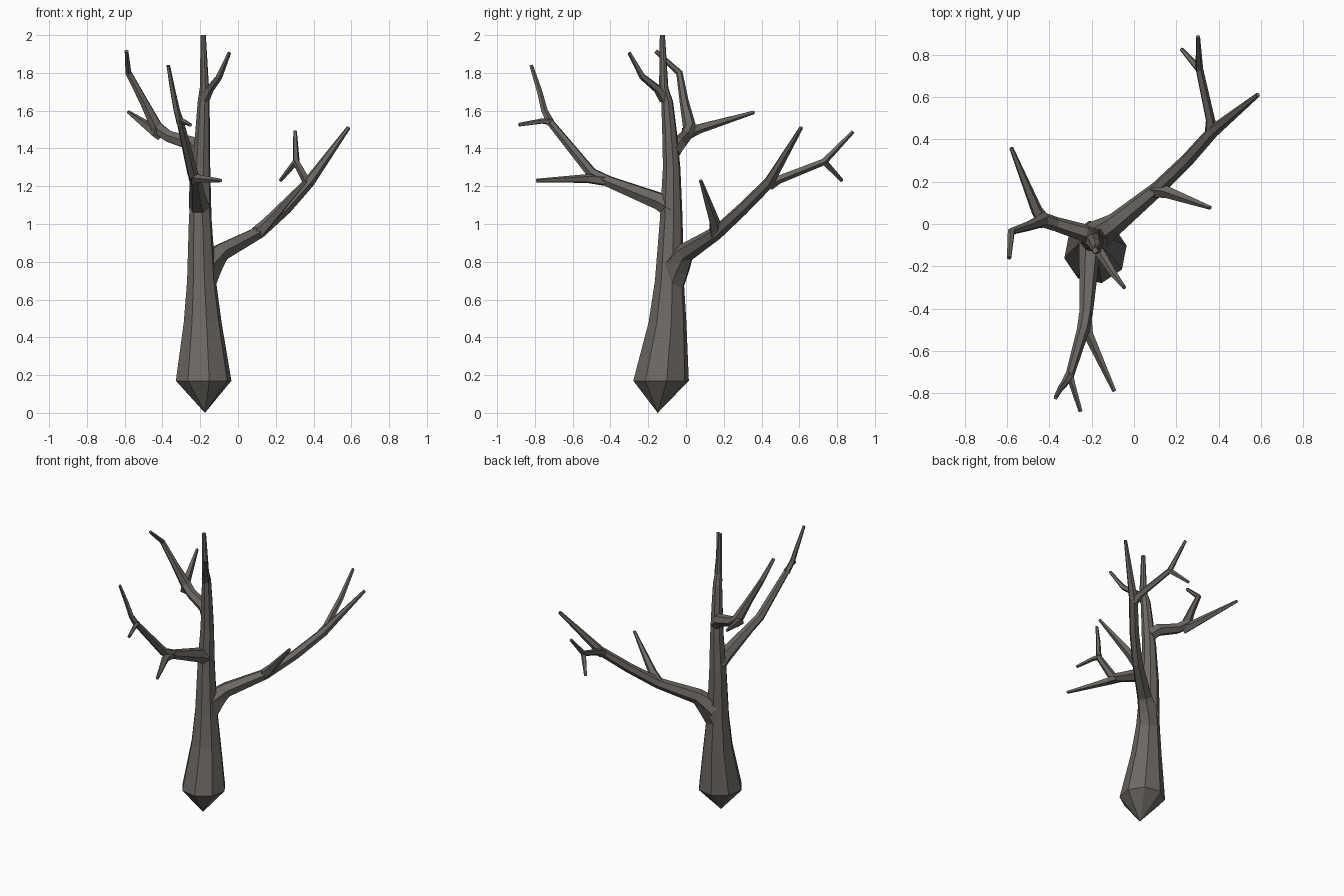
import bpy, bmesh, math
from mathutils import Vector

bark = bpy.data.materials.new("bark")
bark.diffuse_color = (0.15, 0.137, 0.122, 1)


def limb(name, path, sides, level=False, pointed=False, twist=0.0):
    """Faceted tapering tube through (x, y, z, radius) points."""
    pts = [Vector(p[:3]) for p in path]
    bm = bmesh.new()
    rings, u = [], None
    for i, p in enumerate(pts):
        before = (p - pts[i - 1]).normalized() if i else Vector()
        after = (pts[i + 1] - p).normalized() if i < len(pts) - 1 else Vector()
        t = Vector((0, 0, 1)) if level else (before + after).normalized()
        if u is None:
            u = Vector((1, 0, 0)) if level else t.cross(Vector((0.1, 0.2, 1))).normalized()
        u = (u - t * u.dot(t)).normalized()
        v = t.cross(u)
        if pointed and i == 0:
            rings.append([bm.verts.new(p)])
            continue
        ring = []
        for k in range(sides):
            a = 2 * math.pi * k / sides + twist
            ring.append(bm.verts.new(p + (u * math.cos(a) + v * math.sin(a)) * path[i][3]))
        rings.append(ring)
    for a, b in zip(rings, rings[1:]):
        for k in range(sides):
            n = (k + 1) % sides
            if len(a) == 1:
                bm.faces.new((a[0], b[n], b[k]))
            else:
                bm.faces.new((a[k], a[n], b[n], b[k]))
    bm.faces.new(rings[-1])
    if not pointed:
        bm.faces.new(rings[0][::-1])
    bmesh.ops.recalc_face_normals(bm, faces=bm.faces)
    mesh = bpy.data.meshes.new(name)
    bm.to_mesh(mesh)
    bm.free()
    mesh.materials.append(bark)
    obj = bpy.data.objects.new(name, mesh)
    bpy.context.collection.objects.link(obj)


# Trunk with pointed root
limb("trunk", [(-.175, -.15, 0, 0), (-.182, -.132, .17, .15), (-.187, -.098, .48, .102),
               (-.193, -.088, .7, .078), (-.2, -.078, 1.03, .061), (-.193, -.076, 1.3, .047),
               (-.187, -.088, 1.5, .039), (-.182, -.1, 1.65, .032), (-.178, -.118, 1.72, .025),
               (-.184, -.125, 2.0, .014)], 8, level=True, pointed=True, twist=.2)

# Main boughs
limb("right_bough", [(-.18, -.06, .76, .075), (-.09, .0, .85, .052), (.11, .165, .955, .036),
                     (.25, .3, 1.08, .033), (.375, .44, 1.22, .03), (.585, .61, 1.51, .011)], 6)
limb("right_bough_collar", [(-.185, -.07, .68, .066), (-.15, -.04, .77, .066),
                            (-.09, .0, .85, .045)], 6)
limb("front_bough", [(-.2, -.07, 1.08, .06), (-.21, -.14, 1.12, .05), (-.225, -.41, 1.225, .032),
                     (-.24, -.5, 1.27, .03), (-.305, -.72, 1.54, .02)], 6)
limb("left_bough", [(-.195, -.07, 1.38, .045), (-.24, -.04, 1.425, .042), (-.37, .0, 1.465, .034),
                    (-.43, .02, 1.51, .036), (-.5, -.01, 1.65, .024), (-.58, -.035, 1.8, .018),
                    (-.59, -.16, 1.915, .011)], 6)

# Smaller twigs: base, optional bend, tip
twigs = {
    "right_low_twig": [(.1, .16, .95, .038), (.16, .15, 1.01, .03), (.36, .077, 1.23, .01)],
    "right_high_twig": [(.365, .44, 1.21, .033), (.36, .49, 1.235, .023), (.308, .73, 1.33, .019),
                        (.302, .885, 1.49, .01)],
    "right_end_twig": [(.308, .73, 1.33, .018), (.225, .825, 1.23, .01)],
    "front_low_twig": [(-.23, -.42, 1.23, .032), (-.215, -.52, 1.24, .025), (-.092, -.79, 1.23, .01)],
    "front_upper_twig": [(-.305, -.715, 1.53, .022), (-.325, -.75, 1.6, .018),
                         (-.345, -.775, 1.7, .015), (-.37, -.82, 1.84, .01)],
    "front_end_twig": [(-.305, -.71, 1.54, .02), (-.29, -.76, 1.545, .015), (-.252, -.885, 1.525, .01)],
    "left_twig": [(-.42, .0, 1.48, .038), (-.46, .065, 1.505, .028), (-.58, .36, 1.592, .01)],
    "top_twig": [(-.178, -.115, 1.66, .028), (-.15, -.15, 1.715, .023), (-.1, -.23, 1.78, .018),
                 (-.046, -.3, 1.907, .01)],
}
for name, path in twigs.items():
    limb(name, path, 5)
